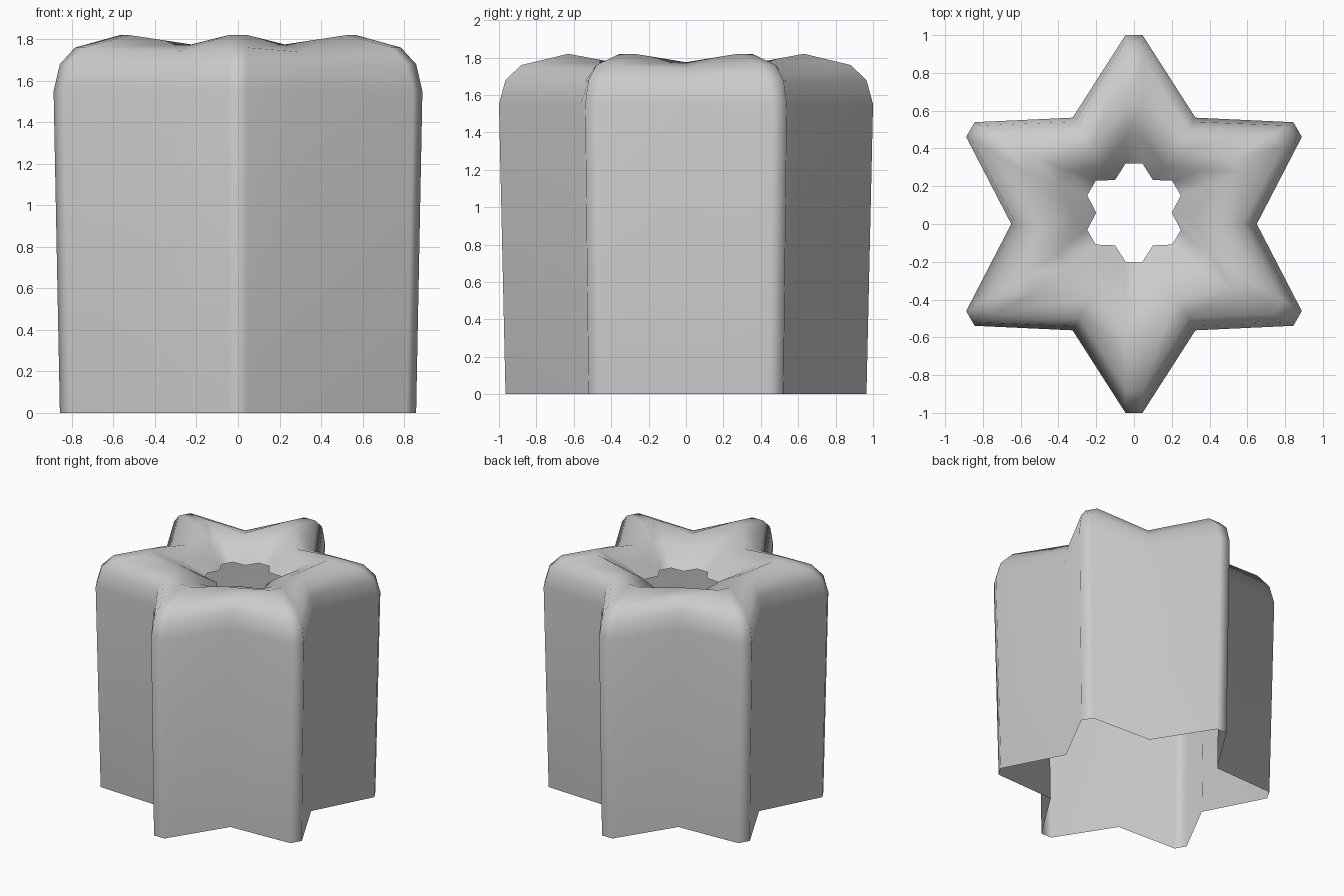
import bpy, bmesh, math
from mathutils import Vector

if "Cube" in bpy.data.objects:
    bpy.data.objects.remove(bpy.data.objects["Cube"])

# Rings from bottom edge, up the wall, over the rounded lip, down to the hole:
# (tip radius, notch radius, tip z, notch z, y offset)
RINGS = [
    (0.965, 0.627, 0.00, 0.00, 0.0),
    (1.00, 0.65, 1.55, 1.55, 0.0),
    (0.965, 0.625, 1.68, 1.67, 0.0),
    (0.88, 0.575, 1.76, 1.74, 0.0),
    (0.63, 0.45, 1.82, 1.775, 0.0),
    (0.43, 0.32, 1.735, 1.715, 0.03),
    (0.26, 0.20, 1.62, 1.62, 0.06),
]
TIP_HALF = 0.045


def star_ring(bm, tip, notch, z_tip, z_notch, dy):
    """Six-pointed star with blunt tips: two vertices per tip, one per notch."""
    verts = []
    for i in range(6):
        a = math.radians(30 + 60 * i)
        out = Vector((math.cos(a), math.sin(a), 0))
        side = Vector((-out.y, out.x, 0))
        for s in (-TIP_HALF, TIP_HALF):
            verts.append(bm.verts.new(out * tip + side * s + Vector((0, dy, z_tip))))
        b = a + math.radians(30)
        verts.append(bm.verts.new((notch * math.cos(b), notch * math.sin(b) + dy, z_notch)))
    return verts


# Open star-shaped shell
bm = bmesh.new()
rings = [star_ring(bm, *r) for r in RINGS]
for low, high in zip(rings, rings[1:]):
    n = len(low)
    for i in range(n):
        j = (i + 1) % n
        bm.faces.new((low[i], low[j], high[j], high[i]))
mesh = bpy.data.meshes.new("star_shell")
bm.to_mesh(mesh)
bm.free()
shell = bpy.data.objects.new("star_shell", mesh)
bpy.context.collection.objects.link(shell)

# Smooth shading, keeping the notch creases sharp
bpy.context.view_layer.objects.active = shell
shell.select_set(True)
bpy.ops.object.shade_smooth_by_angle(angle=math.radians(62))
